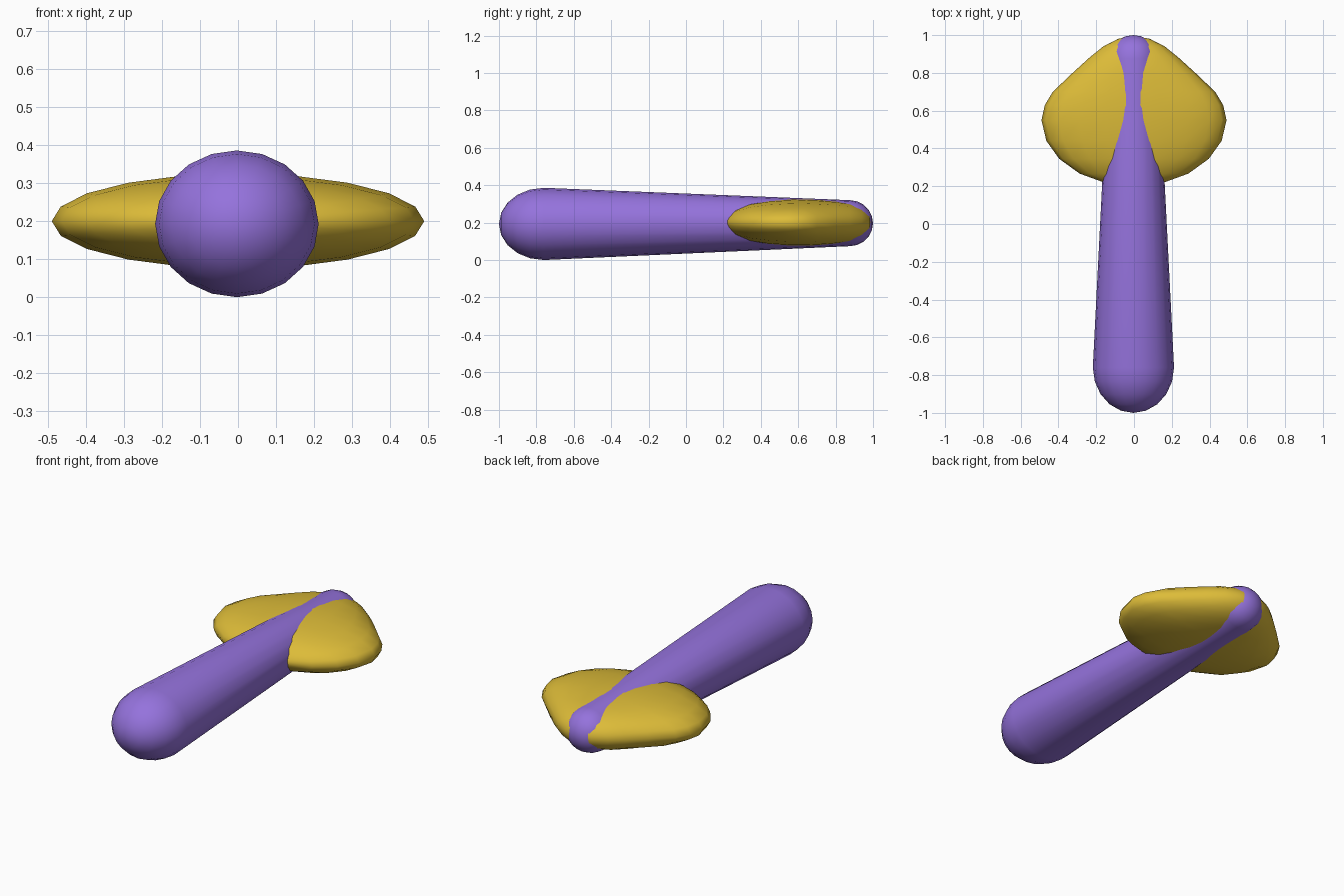
import bpy, bmesh
from math import sin, cos, pi, radians

if "Cube" in bpy.data.objects:
    bpy.data.objects.remove(bpy.data.objects["Cube"])

SIDES = 20


def material(name, color):
    m = bpy.data.materials.new(name)
    m.diffuse_color = color
    m.use_nodes = True
    m.node_tree.nodes["Principled BSDF"].inputs["Base Color"].default_value = m.diffuse_color
    return m


def loft(name, rings, tips, mat):
    """Skin elliptical rings (x, y, z, rx, rz) along y, closed by two tip points."""
    bm = bmesh.new()
    loops = []
    for x, y, z, rx, rz in rings:
        loops.append([bm.verts.new((x + rx * sin(2 * pi * i / SIDES), y,
                                    z + rz * cos(2 * pi * i / SIDES)))
                      for i in range(SIDES)])
    start, end = (bm.verts.new(t) for t in tips)
    for i in range(SIDES):
        j = (i + 1) % SIDES
        for a, b in zip(loops, loops[1:]):
            bm.faces.new((a[i], a[j], b[j], b[i]))
        bm.faces.new((start, loops[0][j], loops[0][i]))
        bm.faces.new((end, loops[-1][i], loops[-1][j]))
    bmesh.ops.recalc_face_normals(bm, faces=bm.faces)
    for f in bm.faces:
        f.smooth = True
    mesh = bpy.data.meshes.new(name)
    bm.to_mesh(mesh)
    bm.free()
    mesh.materials.append(mat)
    obj = bpy.data.objects.new(name, mesh)
    bpy.context.collection.objects.link(obj)
    return obj


purple = material("purple", (0.30, 0.17, 0.72, 1))
gold = material("gold", (0.72, 0.50, 0.04, 1))

# tapered body with rounded ends
X = -0.003
rings = []
for k in range(1, 6):
    a = radians(18 * k)
    rings.append((X, -0.76 - 0.24 * cos(a), 0.193, 0.215 * sin(a), 0.193 * sin(a)))
for k in range(5):
    a = radians(18 * k)
    rings.append((X, 0.875 + 0.125 * sin(a), 0.197, 0.132 * cos(a), 0.123 * cos(a)))
loft("body", rings, ((X, -1, 0.193), (X, 1, 0.197)), purple)

# flattened fin across the narrow end: y, half width, half thickness
profile = [(0.205, 0.08, 0.018), (0.217, 0.151, 0.036), (0.267, 0.288, 0.075),
           (0.345, 0.396, 0.102), (0.44, 0.464, 0.117), (0.55, 0.49, 0.125),
           (0.63, 0.472, 0.126), (0.70, 0.43, 0.123), (0.80, 0.325, 0.115),
           (0.88, 0.237, 0.102), (0.94, 0.163, 0.078), (0.98, 0.085, 0.045)]
loft("tail_fin", [(0, y, 0.2, rx, rz) for y, rx, rz in profile],
     ((0, 0.2, 0.2), (0, 0.995, 0.2)), gold)
